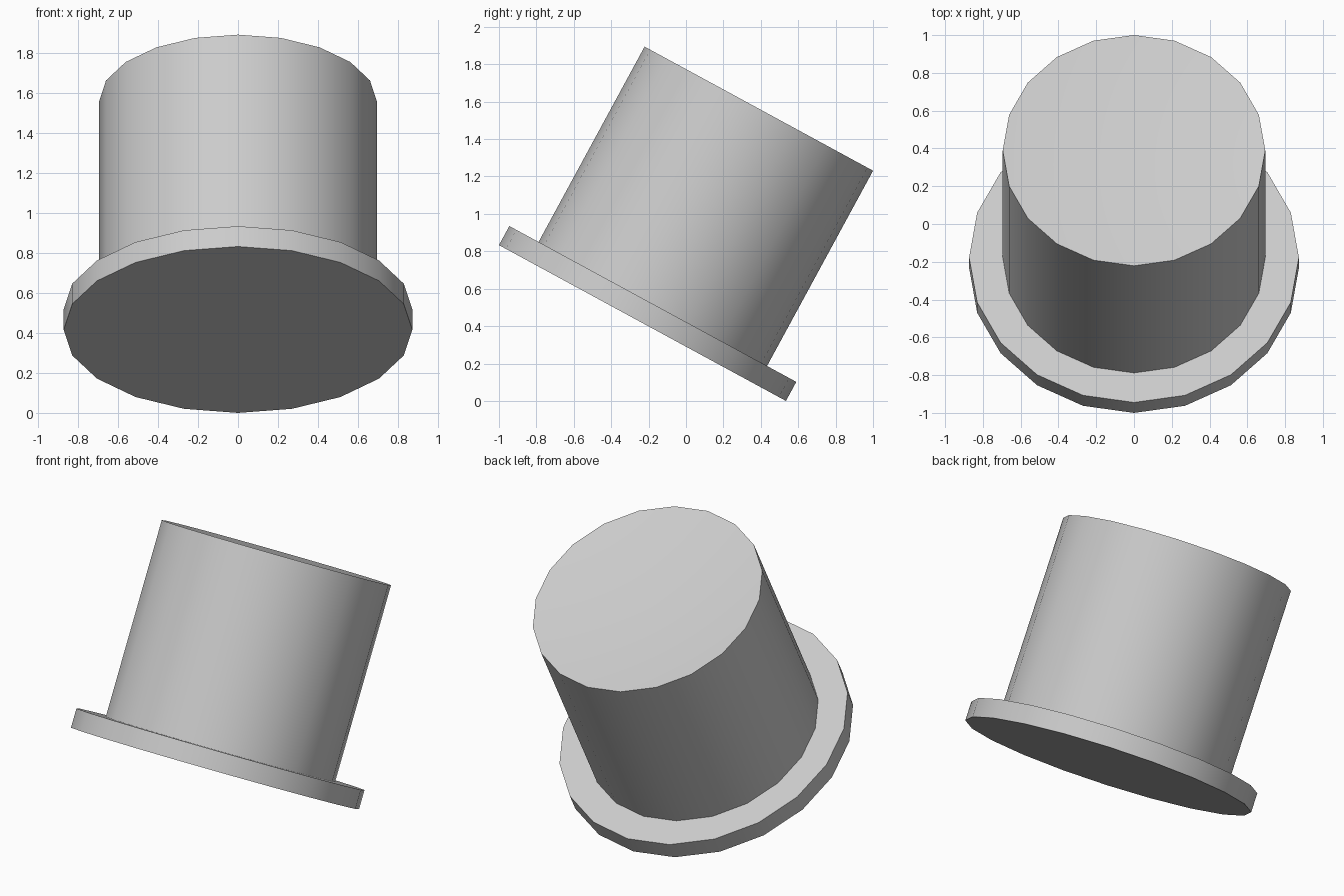
import bpy
import bmesh
from math import radians, sin, cos, tau

if "Cube" in bpy.data.objects:
    bpy.data.objects.remove(bpy.data.objects["Cube"])

SIDES = 20
TILT = radians(-28.5)
BRIM_R, CROWN_R = 0.873, 0.695
BRIM_H, FULL_H = 0.116, 1.304
DENT = 0.07

# Outer profile (radius, height): brim edge, then crown wall
PROFILE = [(BRIM_R, 0), (BRIM_R, BRIM_H), (CROWN_R, BRIM_H), (CROWN_R, FULL_H)]

# One closed shell: rings joined by walls
bm = bmesh.new()
rings = []
for r, z in PROFILE:
    rings.append([bm.verts.new((r * sin(tau * i / SIDES), r * cos(tau * i / SIDES), z))
                  for i in range(SIDES)])
for low, high in zip(rings, rings[1:]):
    for i in range(SIDES):
        j = (i + 1) % SIDES
        bm.faces.new((low[i], low[j], high[j], high[i]))

# Flat underside, and a top that sinks gently to its middle
bm.faces.new(rings[0])
middle = bm.verts.new((0, 0, FULL_H - DENT))
for i in range(SIDES):
    bm.faces.new((rings[-1][i], rings[-1][(i + 1) % SIDES], middle))
bmesh.ops.recalc_face_normals(bm, faces=bm.faces)

mesh = bpy.data.meshes.new("top_hat")
bm.to_mesh(mesh)
bm.free()

# Hat leans backwards, resting on the rear of its brim
hat = bpy.data.objects.new("top_hat", mesh)
bpy.context.collection.objects.link(hat)
hat.rotation_euler.x = TILT
hat.location = (0, BRIM_R * cos(TILT) - 1, BRIM_R * sin(-TILT))

# Smooth walls with crisp rims
bpy.context.view_layer.objects.active = hat
hat.select_set(True)
bpy.ops.object.shade_smooth_by_angle(angle=radians(30))
